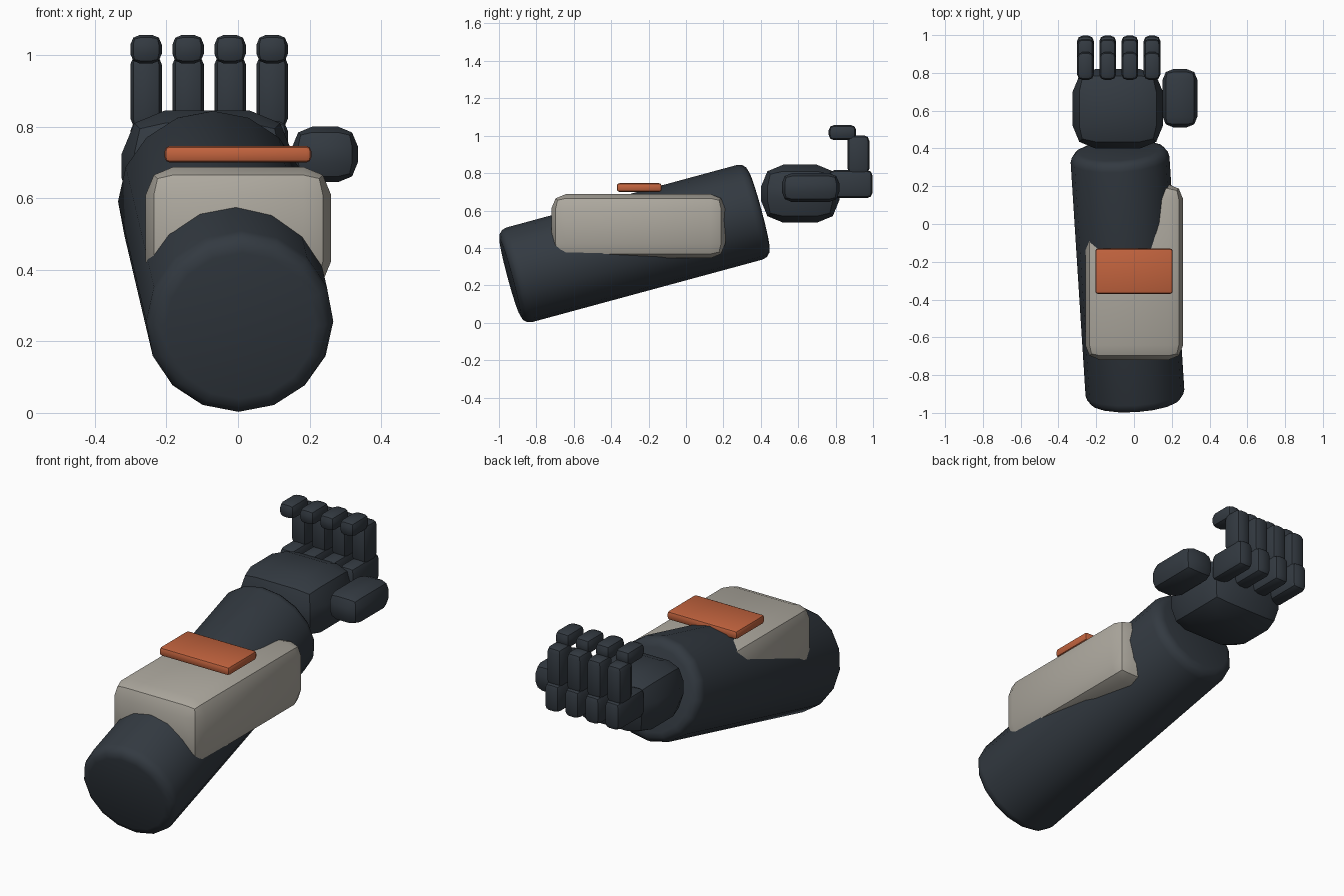
import bpy
import bmesh
import math
from mathutils import Vector

if "Cube" in bpy.data.objects:
    bpy.data.objects.remove(bpy.data.objects["Cube"])


def material(name, rgb):
    mat = bpy.data.materials.new(name)
    mat.diffuse_color = (*rgb, 1.0)
    mat.use_nodes = True
    mat.node_tree.nodes["Principled BSDF"].inputs["Base Color"].default_value = mat.diffuse_color
    return mat


DARK = material("dark slate", (0.033, 0.042, 0.053))
GREY = material("warm grey", (0.42, 0.395, 0.345))
ORANGE = material("burnt orange", (0.54, 0.125, 0.048))


def finish(bm, name, mat):
    mesh = bpy.data.meshes.new(name)
    bm.to_mesh(mesh)
    bm.free()
    mesh.materials.append(mat)
    obj = bpy.data.objects.new(name, mesh)
    bpy.context.collection.objects.link(obj)
    bpy.ops.object.select_all(action='DESELECT')
    obj.select_set(True)
    bpy.context.view_layer.objects.active = obj
    bpy.ops.object.shade_smooth_by_angle(angle=math.radians(32))
    return obj


def rounded_box(name, xs, ys, zs, bevel, mat, segments=2):
    """Bevelled box given by its extents along each axis."""
    bm = bmesh.new()
    bmesh.ops.create_cube(bm, size=1.0)
    for v in bm.verts:
        for i, (lo, hi) in enumerate((xs, ys, zs)):
            v.co[i] = lo if v.co[i] < 0 else hi
    bmesh.ops.bevel(bm, geom=bm.edges[:], offset=bevel, segments=segments,
                    profile=0.5, affect='EDGES')
    return finish(bm, name, mat)


# Forearm: sloping 16-sided cylinder with rounded rims
start, end = Vector((0.008, -0.941, 0.243)), Vector((-0.077, 0.39, 0.604))
axis = end - start
bm = bmesh.new()
bmesh.ops.create_cone(bm, cap_ends=True, segments=16, radius1=0.262,
                      radius2=0.262, depth=axis.length)
rims = [e for e in bm.edges if any(len(f.verts) > 4 for f in e.link_faces)]
bmesh.ops.bevel(bm, geom=rims, offset=0.05, segments=3, profile=0.5, affect='EDGES')
forearm = finish(bm, "forearm", DARK)
forearm.rotation_euler = axis.to_track_quat('Z', 'Y').to_euler()
forearm.location = (start + end) / 2

# Arm guard and its raised plate
rounded_box("arm_guard", (-0.258, 0.26), (-0.72, 0.21), (0.345, 0.688), 0.078, GREY)
rounded_box("guard_plate", (-0.205, 0.205), (-0.37, -0.13), (0.70, 0.746), 0.014, ORANGE)

# Palm and thumb
rounded_box("palm", (-0.325, 0.153), (0.40, 0.82), (0.535, 0.845), 0.12, DARK)
rounded_box("thumb", (0.152, 0.335), (0.512, 0.82), (0.645, 0.80), 0.055, DARK)

# Four curled fingers, each with three joints
for n in range(4):
    x = -0.257 + n * 0.1175
    xs = (x - 0.044, x + 0.044)
    rounded_box(f"finger_base_{n + 1}", xs, (0.765, 0.997), (0.667, 0.816), 0.028, DARK)
    rounded_box(f"finger_middle_{n + 1}", xs, (0.864, 0.98), (0.795, 1.002), 0.028, DARK)
    rounded_box(f"finger_tip_{n + 1}", xs, (0.763, 0.91), (0.976, 1.057), 0.028, DARK)
